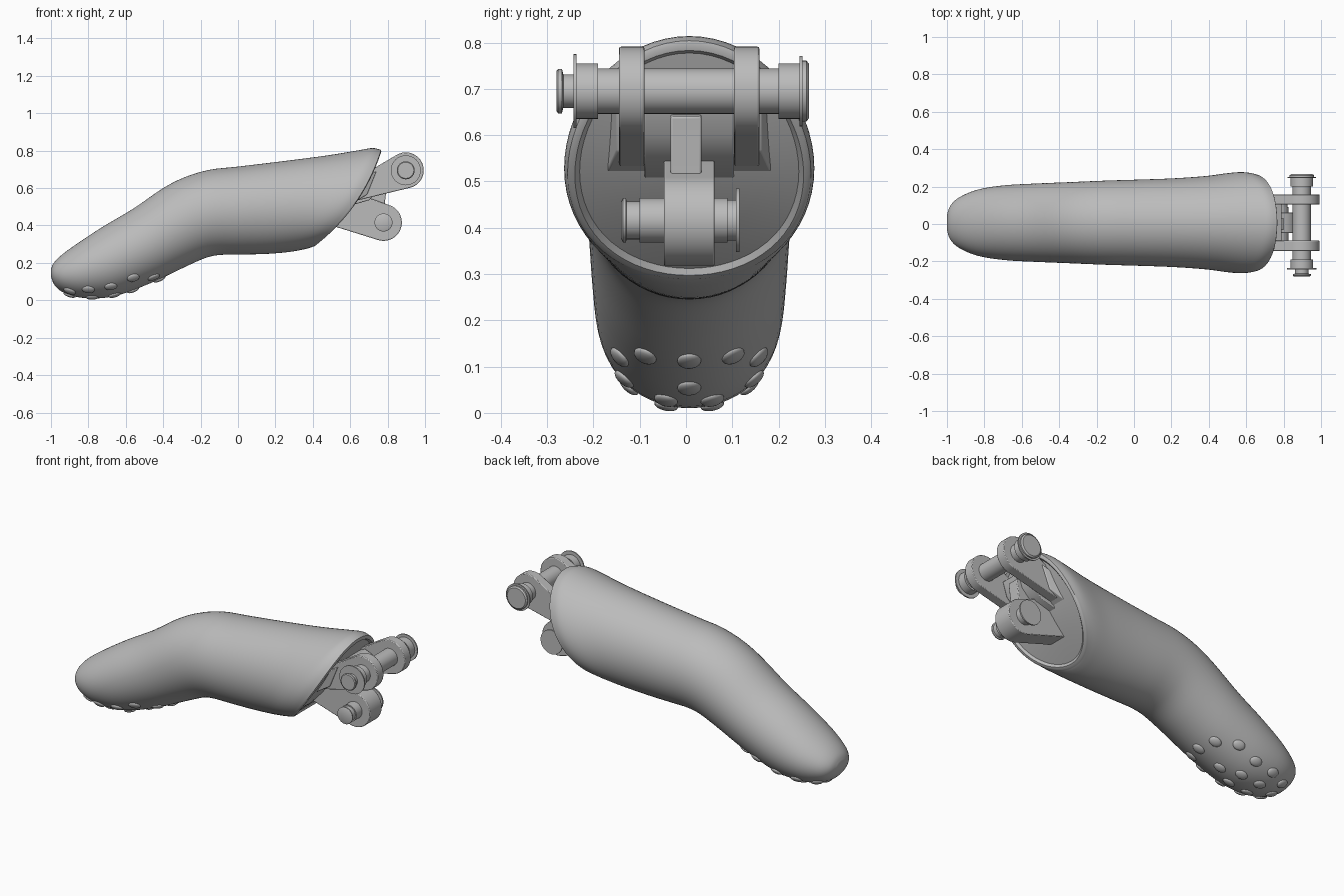
import bpy, bmesh, math
from mathutils import Vector, Matrix
from mathutils.bvhtree import BVHTree

cube = bpy.data.objects.get("Cube")
if cube:
    bpy.data.objects.remove(cube, do_unlink=True)

grey = bpy.data.materials.new("matte grey")
grey.use_nodes = True
colour = (0.5, 0.5, 0.5, 1)
grey.diffuse_color = colour
grey.node_tree.nodes["Principled BSDF"].inputs["Base Color"].default_value = colour

MID = 0.007  # slight sideways offset of the whole assembly


def finish(name, bm, angle=35):
    bmesh.ops.recalc_face_normals(bm, faces=bm.faces)
    mesh = bpy.data.meshes.new(name)
    bm.to_mesh(mesh)
    bm.free()
    mesh.materials.append(grey)
    obj = bpy.data.objects.new(name, mesh)
    bpy.context.collection.objects.link(obj)
    bpy.ops.object.select_all(action="DESELECT")
    obj.select_set(True)
    bpy.context.view_layer.objects.active = obj
    bpy.ops.object.shade_smooth_by_angle(angle=math.radians(angle))
    return obj


def skin(bm, rings):
    """Join equal rings of points with quads and close both ends."""
    loops = [[bm.verts.new(p) for p in ring] for ring in rings]
    n = len(loops[0])
    for a, b in zip(loops, loops[1:]):
        for i in range(n):
            j = (i + 1) % n
            bm.faces.new((a[i], a[j], b[j], b[i]))
    bm.faces.new(loops[0])
    bm.faces.new(loops[-1])


def prism(name, outline, y, half, flare=0, flare_x=0, bevel=0.004):
    """Extrude an x-z outline across y, wider where x is below flare_x."""
    bm = bmesh.new()
    sides = []
    for s in (-1, 1):
        sides.append([(x, y + s * (half + (flare if x < flare_x else 0)), z)
                      for x, z in outline])
    skin(bm, sides)
    obj = finish(name, bm)
    if bevel:
        mod = obj.modifiers.new("soft edges", "BEVEL")
        mod.width, mod.segments = bevel, 2
        mod.limit_method = "ANGLE"
    return obj


def lug(centre, radius, base):
    """Outline of a round eye that runs back to the base points."""
    cx, cz = centre
    top, low = [Vector(p) for p in base]
    c = Vector(centre)

    def tangent(p, sign):
        d = p - c
        return math.atan2(d.y, d.x) + sign * math.acos(radius / d.length)
    a0, a1 = tangent(low, 1), tangent(top, -1)
    while a1 < a0:
        a1 += math.tau
    steps = 28
    arc = [a0 + (a1 - a0) * i / steps for i in range(steps + 1)]
    return [(cx + radius * math.cos(a), cz + radius * math.sin(a)) for a in arc] + [tuple(top), tuple(low)]


def pin(name, centre, profile, sides=40):
    """Turn a list of (y, radius) about an axis along y."""
    bm = bmesh.new()
    turn = [math.tau * i / sides for i in range(sides)]
    skin(bm, [[(centre[0] + r * math.cos(a), y, centre[1] + r * math.sin(a))
               for a in turn] for y, r in profile])
    return finish(name, bm)


# Finger shell: top x, top z, bottom x, bottom z, half width
stations = [
    (-1, .165, -1, .125, .04), (-.985, .2, -.98, .08, .09),
    (-.94, .245, -.93, .04, .135), (-.85, .31, -.82, .012, .177),
    (-.72, .395, -.66, .022, .2), (-.56, .49, -.46, .095, .21),
    (-.4, .6, -.28, .18, .217), (-.28, .66, -.17, .228, .222),
    (-.15, .698, -.09, .243, .226), (0, .715, .02, .245, .23),
    (.25, .745, .15, .248, .237), (.48, .775, .27, .258, .25),
    (.65, .803, .35, .272, .267), (.72, .814, .385, .281, .27),
    (.765, .804, .4, .287, .263)]
STEPS, SIDES = 4, 64


def blend(k, t):
    """Smooth curve through the stations."""
    q = [stations[max(0, min(len(stations) - 1, k + d))] for d in (-1, 0, 1, 2)]
    return [b + t / 2 * (c - a + t * (2*a - 5*b + 4*c - d + t * (3*(b - c) + d - a)))
            for a, b, c, d in zip(*q)]


def section(st, bulge=0, scale=1, push=0):
    tx, tz, bx, bz, w = st
    mid = Vector(((tx + bx) / 2, MID, (tz + bz) / 2))
    up = Vector((tx - bx, 0, tz - bz)) / 2
    out = Vector((up.z, 0, -up.x)).normalized()
    ring = []
    for i in range(SIDES):
        a = math.tau * i / SIDES
        c, s = math.cos(a) * scale, math.sin(a) * scale
        ring.append(mid + up * s + Vector((0, w * c, 0)) + out * (bulge * (1 - s * s) + push))
    return ring


rings = []
last = len(stations) - 1
for k in range(last):
    for i in range(STEPS):
        u = (k + i / STEPS) / last
        rings.append(section(blend(k, i / STEPS), .05 * max(0, u * 2 - 1) ** 2))
for scale, push in ((1, 0), (.98, .004), (.94, .004), (.9, -.008), (.6, -.008), (.3, -.008), (.02, -.008)):
    rings.append(section(stations[-1], .05, scale, push))
bm = bmesh.new()
skin(bm, rings)
bmesh.ops.recalc_face_normals(bm, faces=bm.faces)
shell = BVHTree.FromBMesh(bm)
finish("finger_shell", bm, 40)

# Grip bumps laid on the underside of the fingertip
spots = [(-.42, 0), (-.56, 0), (-.45, .095), (-.56, .15), (-.66, .05), (-.68, .14),
         (-.78, .05), (-.8, .13), (-.9, .085), (-.9, 0)]
bm = bmesh.new()
for x, y in spots:
    for s in ((-1, 1) if y else (1,)):
        hit, normal, _, _ = shell.ray_cast(Vector((x, MID + s * y, -1)), Vector((0, 0, 1)))
        if hit:
            along = (Vector((1, 0, 0)) - normal * normal.x).normalized()
            side = normal.cross(along)
            frame = Matrix((along, side, normal)).transposed().to_4x4()
            place = Matrix.Translation(hit) @ frame @ Matrix.Diagonal((.034, .026, .012, 1))
            bmesh.ops.create_uvsphere(bm, u_segments=20, v_segments=10, radius=1, matrix=place)
finish("grip_bumps", bm, 60)

# Upper pair of hinge arms with flared feet
upper, lower = (.897, .695), (.778, .416)
for side, s in (("left", 1), ("right", -1)):
    prism(side + "_upper_arm", lug(upper, .096, ((.58, .62), (.58, .52))), MID + s * .124, .0275)
    prism(side + "_arm_foot", [(.58, .5), (.69, .565), (.74, .69), (.62, .62)],
          MID + s * .13, .027, .03, .63)

# Web and rib between the arms
prism("arm_web", [(.58, .5), (.7, .535), (.765, .6), (.79, .68), (.74, .7), (.6, .64)], MID, .097)
prism("centre_rib", [(.56, .42), (.78, .46), (.785, .52), (.8, .64), (.7, .66)], MID - .007, .033)

# Lower hinge arm
prism("lower_arm", lug(lower, .098, ((.55, .6), (.5, .4))), MID, .055)

# Hinge pins with stepped collars and heads
pin("upper_pin", upper, [
    (-.28, .043), (-.276, .048), (-.268, .048), (-.265, .036), (-.243, .036), (-.243, .08),
    (-.236, .08), (-.236, .06), (-.19, .06), (-.19, .049), (.2, .049), (.2, .06),
    (.245, .06), (.245, .076), (.252, .076), (.252, .066), (.26, .066), (.266, .058)])
pin("lower_pin", lower, [
    (-.14, .04), (-.136, .048), (-.13, .048), (-.128, .041), (-.1, .041), (-.1, .048),
    (.09, .048), (.09, .044), (.108, .044), (.108, .069), (.116, .069)])
